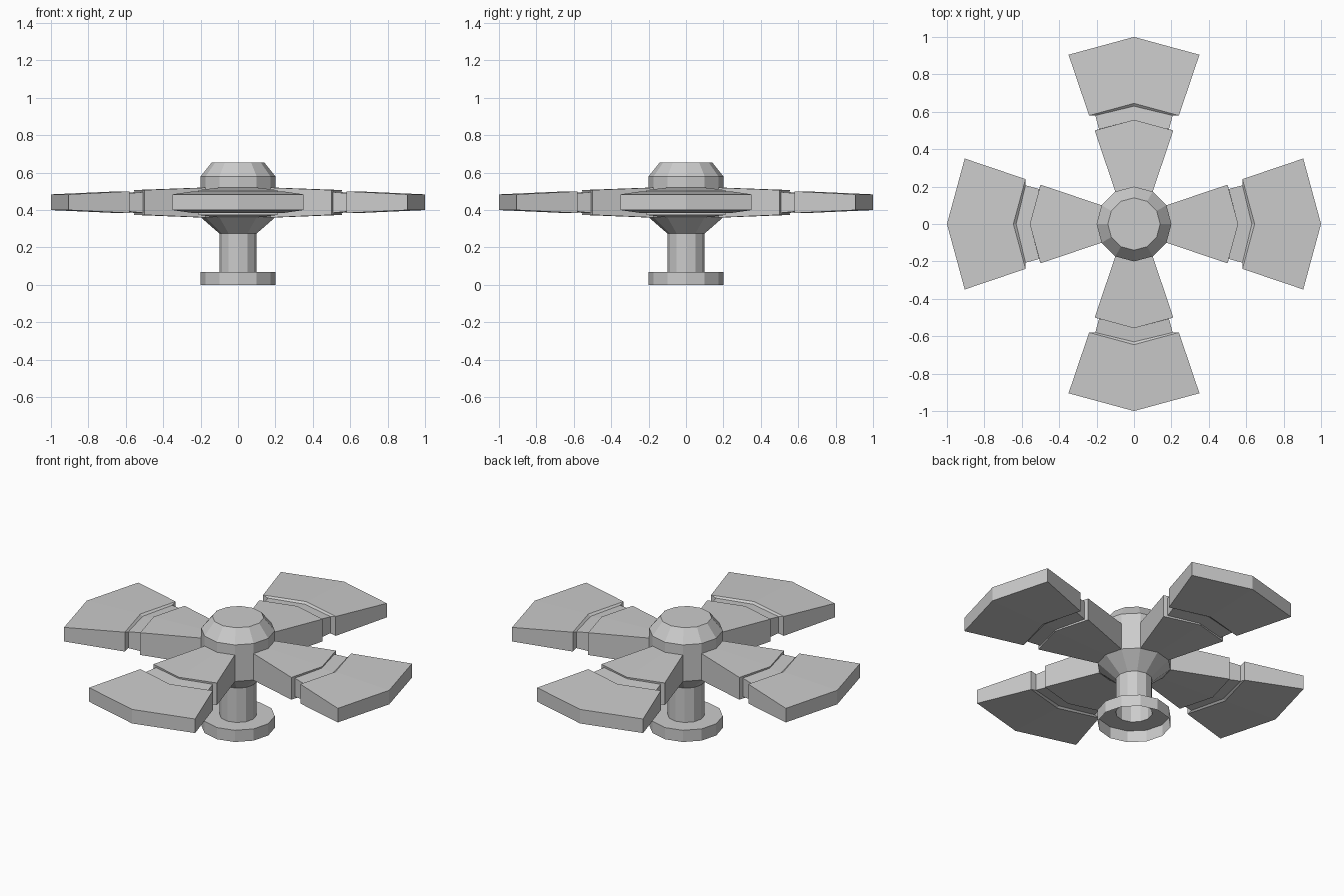
import bpy
from math import sin, cos, pi

if "Cube" in bpy.data.objects:
    bpy.data.objects.remove(bpy.data.objects["Cube"], do_unlink=True)

grey = bpy.data.materials.new("plain grey")
grey.use_nodes = True
grey.diffuse_color = (0.6, 0.6, 0.6, 1)
grey.node_tree.nodes["Principled BSDF"].inputs["Base Color"].default_value = grey.diffuse_color


def make_object(name, verts, faces):
    mesh = bpy.data.meshes.new(name)
    mesh.from_pydata(verts, [], faces)
    mesh.materials.append(grey)
    obj = bpy.data.objects.new(name, mesh)
    bpy.context.collection.objects.link(obj)
    return obj


def bridge(rings, n):
    """Quads joining successive rings of n vertices."""
    return [(r * n + i, r * n + (i + 1) % n, (r + 1) * n + (i + 1) % n, (r + 1) * n + i)
            for r in range(rings - 1) for i in range(n)]


def lathe(name, profile, sides=12, cap=False):
    verts = [(r * cos(2 * pi * i / sides), r * sin(2 * pi * i / sides), z)
             for r, z in profile for i in range(sides)]
    faces = bridge(len(profile), sides)
    if cap:
        faces.append(tuple(range(len(verts) - sides, len(verts))))
    return make_object(name, verts, faces)


# Hollow foot, open underneath, running into the stem
lathe("foot", [(0.2, 0), (0.2, 0.07), (0.1, 0.07)])
lathe("stem", [(0.1, 0.07), (0.1, 0.275)])

# Hub with a flared underside and a bevelled cap
lathe("hub", [(0.1, 0.275), (0.2, 0.362), (0.2, 0.58), (0.14, 0.655)], cap=True)

# Blade cross-sections: half width, edge distance, middle distance, bottom, top
sections = [
    (0.1, 0.173, 0.2, 0.36, 0.52),
    (0.21, 0.5, 0.557, 0.374, 0.507),
    (0.187, 0.507, 0.553, 0.385, 0.496),
    (0.207, 0.58, 0.63, 0.392, 0.49),
    (0.24, 0.58, 0.645, 0.384, 0.5),
    (0.35, 0.905, 1.0, 0.4, 0.484),
]
blade_verts = []
for half, edge, mid, low, high in sections:
    blade_verts += [(half, edge, low), (half, edge, high), (0, mid, high),
                    (-half, edge, high), (-half, edge, low), (0, mid, low)]
blade_faces = bridge(len(sections), 6)
last = len(blade_verts) - 6
blade_faces += [tuple(last + i for i in q) for q in ((0, 1, 2, 5), (5, 2, 3, 4))]

# Four blades around the hub
for k, side in enumerate(("back", "right", "front", "left")):
    turn = k * pi / 2
    spun = [(x * cos(turn) - y * sin(turn), x * sin(turn) + y * cos(turn), z)
            for x, y, z in blade_verts]
    blade = make_object(side + "_blade", spun, blade_faces)
    # Make all faces point outward
    blade.data.flip_normals()
